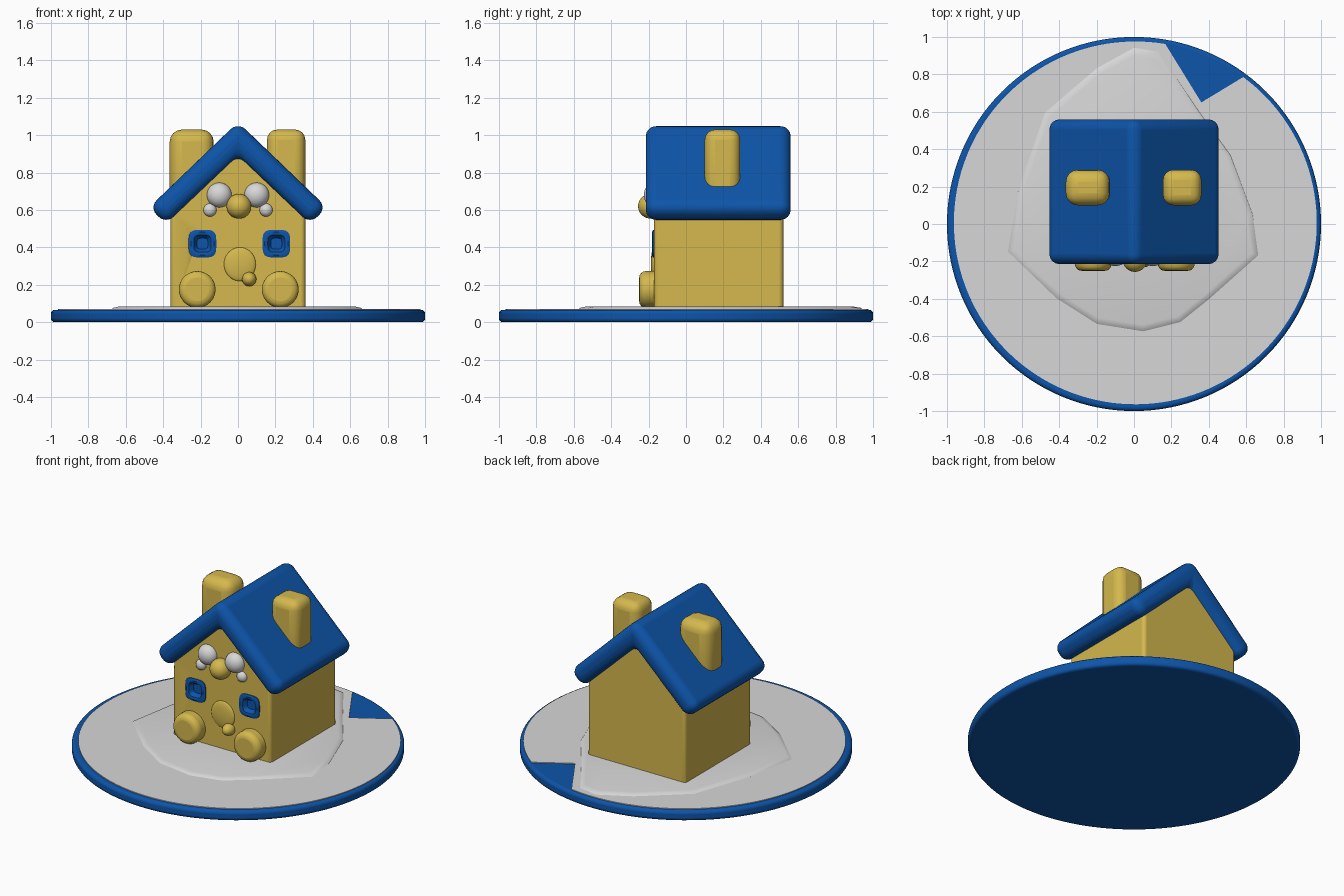
import bpy, bmesh, math
from mathutils import Vector

cube = bpy.data.objects.get("Cube")
if cube:
    bpy.data.objects.remove(cube, do_unlink=True)


def material(name, rgb):
    m = bpy.data.materials.new(name)
    m.use_nodes = True
    m.diffuse_color = (*rgb, 1)
    m.node_tree.nodes["Principled BSDF"].inputs["Base Color"].default_value = (*rgb, 1)
    return m


BLUE = material("roof blue", (0.004, 0.09, 0.40))
YELLOW = material("warm yellow", (0.66, 0.48, 0.075))
WHITE = material("soft white", (0.68, 0.68, 0.68))


def finish(name, bm, mat, bevel=0, segments=4):
    bmesh.ops.recalc_face_normals(bm, faces=bm.faces)
    mesh = bpy.data.meshes.new(name)
    bm.to_mesh(mesh)
    bm.free()
    mesh.materials.append(mat)
    ob = bpy.data.objects.new(name, mesh)
    bpy.context.collection.objects.link(ob)
    if bevel:
        mod = ob.modifiers.new("rounding", "BEVEL")
        mod.width, mod.segments = bevel, segments
        mod.limit_method, mod.angle_limit = "ANGLE", math.radians(35)
    bpy.ops.object.select_all(action="DESELECT")
    ob.select_set(True)
    bpy.context.view_layer.objects.active = ob
    bpy.ops.object.shade_smooth_by_angle(angle=math.radians(40))
    return ob


def prism(name, points, shift, mat, bevel=0, segments=4):
    """Extrude a closed outline by a vector."""
    bm = bmesh.new()
    face = bm.faces.new([bm.verts.new(p) for p in points])
    out = bmesh.ops.extrude_face_region(bm, geom=[face])
    bmesh.ops.translate(bm, vec=shift, verts=[v for v in out["geom"] if isinstance(v, bmesh.types.BMVert)])
    if not any(f.is_valid and f == face for f in bm.faces):
        bm.faces.new([v for v in bm.verts][:len(points)])
    return finish(name, bm, mat, bevel, segments)


def box(name, lo, hi, mat, bevel):
    (x0, y0, z0), (x1, y1, z1) = lo, hi
    outline = [(x0, y0, z0), (x1, y0, z0), (x1, y1, z0), (x0, y1, z0)]
    return prism(name, outline, (0, 0, z1 - z0), mat, bevel)


def ball(name, centre, radii, mat):
    bm = bmesh.new()
    bmesh.ops.create_uvsphere(bm, u_segments=32, v_segments=20, radius=1)
    bmesh.ops.scale(bm, vec=radii, verts=bm.verts)
    bmesh.ops.translate(bm, vec=centre, verts=bm.verts)
    return finish(name, bm, mat)


def circle(radius, z, start=0, end=360, n=128):
    span = math.radians(end - start)
    a0 = math.radians(start)
    count = n if end - start == 360 else n + 1
    return [(radius * math.cos(a0 + span * i / n), radius * math.sin(a0 + span * i / n), z) for i in range(count)]


# Round base, with a white ground sheet missing one wedge
prism("base_disc", circle(1, 0), (0, 0, 0.066), BLUE, 0.02)
ground = [(x + 0.007, y + 0.006, z) for x, y, z in circle(0.97, 0.05, 80.5, 413.5)]
prism("ground_sheet", ground + [(0.36, 0.65, 0.05)], (0, 0, 0.021), WHITE)

# Low snowy mound with a sloping edge
outline = [(-0.68, -0.15), (-0.42, -0.4), (-0.2, -0.54), (0.05, -0.58), (0.25, -0.53),
           (0.4, -0.41), (0.67, -0.17), (0.64, 0.05), (0.52, 0.37), (0.34, 0.62),
           (0.13, 0.93), (0.0, 0.95), (-0.2, 0.84), (-0.48, 0.6), (-0.62, 0.2)]
bm = bmesh.new()
rings = []
for scale, z in ((1, 0.066), (0.98, 0.077), (0.94, 0.083)):
    rings.append([bm.verts.new((x * scale, 0.1 + (y - 0.1) * scale, z)) for x, y in outline])
for a, b in zip(rings, rings[1:]):
    for i in range(len(outline)):
        j = (i + 1) % len(outline)
        bm.faces.new((a[i], a[j], b[j], b[i]))
bm.faces.new(rings[0][::-1])
bm.faces.new(rings[-1])
finish("ground_mound", bm, WHITE)

# House walls with gables
FRONT = -0.17
gable = [(-0.36, 0.06), (0.36, 0.06), (0.36, 0.6), (0, 0.95), (-0.36, 0.6)]
walls = prism("house_walls", [(x, FRONT, z) for x, z in gable], (0, 0.69, 0), YELLOW, 0.02)

# Thick padded roof
half = [(0, 1.07), (0.475, 0.614), (0.385, 0.525), (0, 0.89)]
section = half + [(-x, z) for x, z in half[2:0:-1]]
prism("roof", [(x, -0.215, z) for x, z in section], (0, 0.775, 0), BLUE, 0.055, 6)

# Chimneys
box("right_chimney", (-0.365, 0.1, 0.62), (-0.13, 0.29, 1.03), YELLOW, 0.065)
box("left_chimney", (0.155, 0.1, 0.62), (0.36, 0.29, 1.03), YELLOW, 0.055)


# Windows: rounded frame with a sunken pane, let into the wall
def window(name, x, z, r):
    pocket = box(name + "_cutter", (x - 0.05, FRONT - 0.1, z - 0.05), (x + 0.05, FRONT + 0.03, z + 0.05), BLUE, 0)
    pocket.hide_render = True
    pocket.hide_viewport = True
    pocket.display_type = "WIRE"
    cut = walls.modifiers.new(name, "BOOLEAN")
    cut.object, cut.operation, cut.solver = pocket, "DIFFERENCE", "EXACT"
    bm = bmesh.new()
    loops = []
    for size, y in ((r, FRONT + 0.01), (r, FRONT - 0.006), (r - 0.012, FRONT - 0.012),
                    (r - 0.028, FRONT - 0.008), (r - 0.045, FRONT + 0.018)):
        loop = []
        for i in range(32):
            c, s = math.cos(math.tau * i / 32), math.sin(math.tau * i / 32)
            k = size / (c ** 4 + s ** 4) ** 0.25
            loop.append(bm.verts.new((x + k * c, y, z + k * s)))
        loops.append(loop)
    for a, b in zip(loops, loops[1:]):
        for i in range(32):
            j = (i + 1) % 32
            bm.faces.new((a[i], a[j], b[j], b[i]))
    bm.faces.new(loops[-1])
    finish(name, bm, BLUE)


window("right_window", -0.19, 0.42, 0.074)
window("left_window", 0.205, 0.42, 0.074)

# Face and feet
for side, s in (("right", -1), ("left", 1)):
    ball(side + "_eye", (s * 0.1, -0.17, 0.68), (0.066, 0.055, 0.066), WHITE)
    ball(side + "_cheek", (s * 0.15, -0.17, 0.6), (0.035, 0.03, 0.035), WHITE)
    foot = [(s * 0.222 + 0.004 + x, -0.25, 0.175 + y) for x, y, _ in circle(0.098, 0, n=48)]
    prism(side + "_foot", foot, (0, 0.12, 0), YELLOW, 0.035)
ball("nose", (0.005, -0.19, 0.62), (0.066, 0.066, 0.066), YELLOW)

# Door bump and knob
ball("door_bump", (0.01, FRONT, 0.31), (0.085, 0.018, 0.09), YELLOW)
ball("door_knob", (0.06, -0.18, 0.23), (0.038, 0.05, 0.038), YELLOW)
